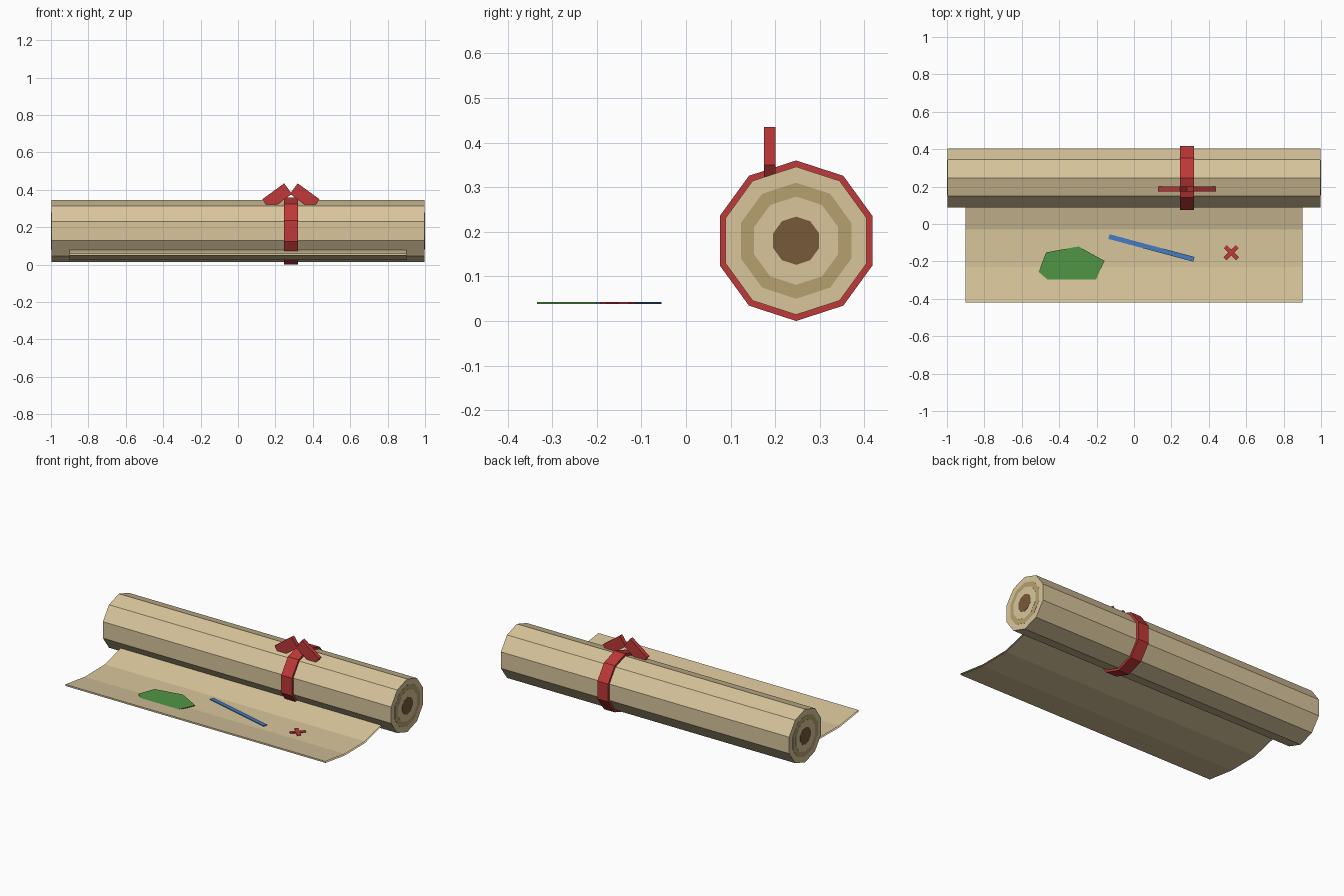
import bpy
import bmesh
from math import pi, sin, cos, radians

if "Cube" in bpy.data.objects:
    bpy.data.objects.remove(bpy.data.objects["Cube"])


def material(name, rgb):
    m = bpy.data.materials.new(name)
    m.diffuse_color = (*rgb, 1)
    m.use_nodes = True
    m.node_tree.nodes["Principled BSDF"].inputs["Base Color"].default_value = m.diffuse_color
    return m


PAPER = material("paper", (0.69, 0.56, 0.33))
PAPER_DARK = material("paper_dark", (0.47, 0.35, 0.16))
CORE = material("core_brown", (0.18, 0.10, 0.04))
RED = material("ribbon_red", (0.52, 0.04, 0.04))
GREEN = material("land_green", (0.08, 0.30, 0.06))
BLUE = material("river_blue", (0.06, 0.20, 0.52))
ROLL_Y, ROLL_Z = 0.247, 0.18


def extrude(name, points, offset, mat, caps=True):
    """Sweep a closed loop of 3D points along an offset vector."""
    bm = bmesh.new()
    a = [bm.verts.new(p) for p in points]
    b = [bm.verts.new([c + d for c, d in zip(p, offset)]) for p in points]
    n = len(a)
    for i in range(n):
        j = (i + 1) % n
        bm.faces.new((a[i], a[j], b[j], b[i]))
    if caps:
        bm.faces.new(a[::-1])
        bm.faces.new(b)
    bmesh.ops.recalc_face_normals(bm, faces=bm.faces)
    mesh = bpy.data.meshes.new(name)
    bm.to_mesh(mesh)
    bm.free()
    mesh.materials.append(mat)
    obj = bpy.data.objects.new(name, mesh)
    bpy.context.collection.objects.link(obj)
    return obj


def decagon_bar(name, radius, x0, x1, mat):
    """Ten-sided bar on the roll axis, with a corner at the top."""
    pts = [(x0, ROLL_Y + radius * sin(k * pi / 5), ROLL_Z + radius * cos(k * pi / 5))
           for k in range(10)]
    return extrude(name, pts, (x1 - x0, 0, 0), mat)


def box(name, size, loc, rot, mat):
    x, y, z = (s / 2 for s in size)
    obj = extrude(name, [(-x, -y, -z), (x, -y, -z), (x, y, -z), (-x, y, -z)],
                  (0, 0, 2 * z), mat)
    obj.location = loc
    obj.rotation_euler = rot
    return obj


# Rolled paper; slightly longer inner bars show as rings on both ends
for name, r, half, mat in (("paper_roll", 0.166, 0.997, PAPER),
                           ("dark_layer", 0.130, 0.998, PAPER_DARK),
                           ("light_layer", 0.099, 0.999, PAPER),
                           ("roll_core", 0.054, 1.0, CORE)):
    decagon_bar(name, r, -half, half, mat)

# Unrolled sheet: thin curved strip, open at its side ends
curve = [(-0.42, 0.060), (-0.23, 0.034), (-0.03, 0.036), (0.135, 0.080)]
loop = [(-0.9, y, z) for y, z in curve]
loop += [(-0.9, y, z - 0.01) for y, z in reversed(curve)]
extrude("open_sheet", loop, (1.8, 0, 0), PAPER, caps=False)

# Ribbon band and the two bow loops
decagon_bar("ribbon_band", 0.18, 0.246, 0.320, RED)
for side, label in ((-1, "left"), (1, "right")):
    box("bow_loop_" + label, (0.145, 0.026, 0.07),
        (0.283 + side * 0.074, 0.188, 0.364), (0, radians(side * 36), 0), RED)

# Map markings: land, river and cross
land = [(-0.47, -0.152), (-0.297, -0.12), (-0.158, -0.197),
        (-0.22, -0.334), (-0.42, -0.334), (-0.51, -0.256)]
extrude("land_patch", [(x, y, 0.038) for x, y in land], (0, 0, 0.005), GREEN)
box("river", (0.47, 0.026, 0.005), (0.093, -0.128, 0.0405), (0, 0, radians(-15)), BLUE)
for i, angle in enumerate((45, -45)):
    box(f"cross_bar_{i + 1}", (0.092, 0.022, 0.005), (0.52, -0.153, 0.0405),
        (0, 0, radians(angle)), RED)
